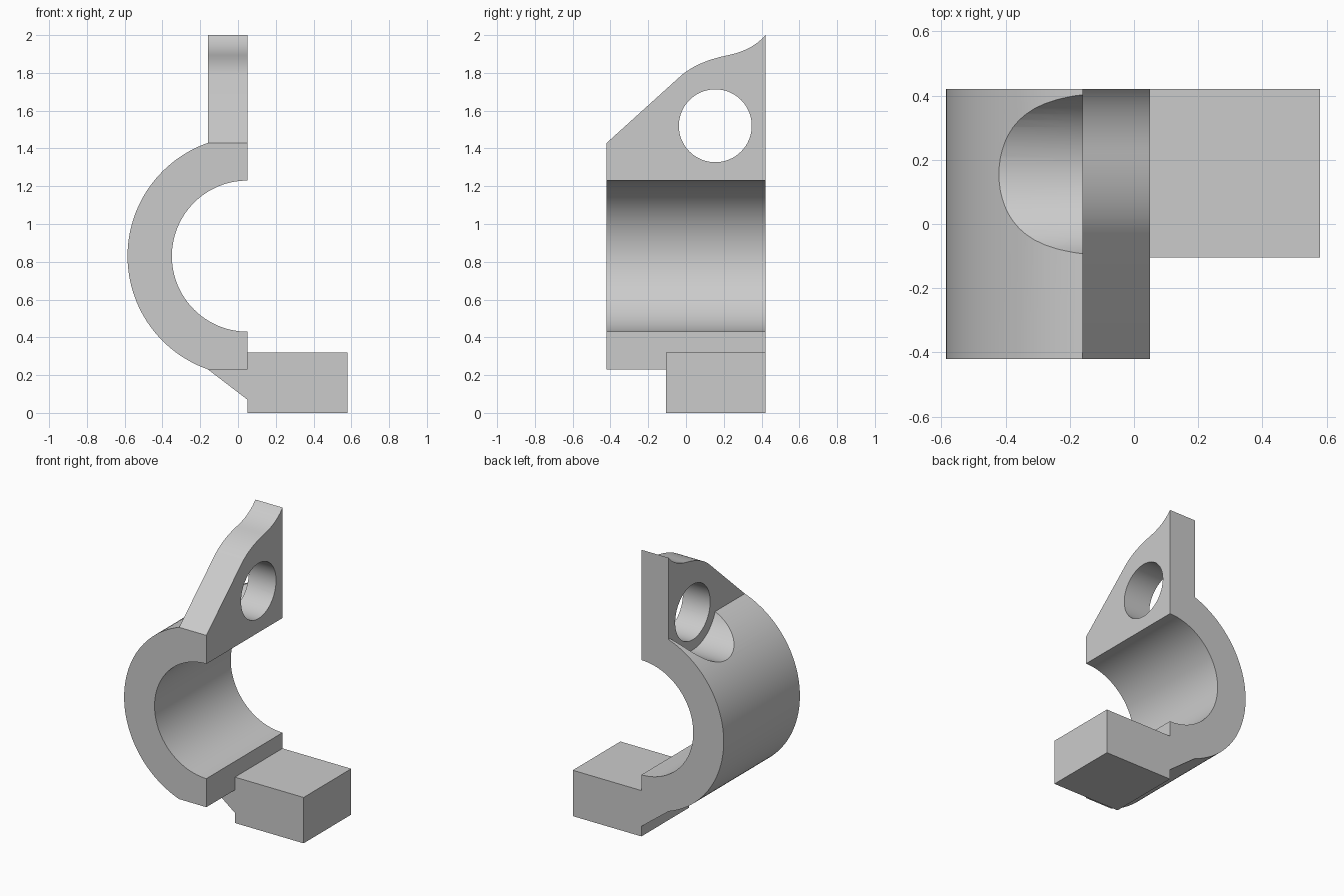
import bpy
import bmesh
from math import asin, cos, pi, radians, sin
from mathutils import Vector

cube = bpy.data.objects.get("Cube")
if cube:
    bpy.data.objects.remove(cube)

grey = bpy.data.materials.new("plain grey")
grey.use_nodes = True
colour = (0.6, 0.6, 0.6, 1)
grey.diffuse_color = colour
grey.node_tree.nodes["Principled BSDF"].inputs["Base Color"].default_value = colour

BACK, FRONT = 0.42, -0.42
FLANGE_LEFT, FLANGE_RIGHT = 0.05, -0.16
CENTRE = Vector((FLANGE_LEFT, 0.83))
INNER, OUTER = 0.40, 0.635
HOLE = (0.155, 1.52)


def extrude(name, profile, axis, start, end):
    """Extrude a 2D profile: (x, z) along y, or (y, z) along x."""
    def place(p, d):
        return (d, p[0], p[1]) if axis == "x" else (p[0], d, p[1])
    bm = bmesh.new()
    face = bm.faces.new([bm.verts.new(place(p, start)) for p in profile])
    grown = bmesh.ops.extrude_face_region(bm, geom=[face])
    shift = Vector(place((0, 0), end - start))
    verts = [v for v in grown["geom"] if isinstance(v, bmesh.types.BMVert)]
    bmesh.ops.translate(bm, verts=verts, vec=shift)
    bmesh.ops.recalc_face_normals(bm, faces=bm.faces)
    mesh = bpy.data.meshes.new(name)
    bm.to_mesh(mesh)
    bm.free()
    mesh.materials.append(grey)
    obj = bpy.data.objects.new(name, mesh)
    bpy.context.collection.objects.link(obj)
    return obj


def arc(centre, radius, a0, a1, steps):
    angles = [a0 + (a1 - a0) * i / steps for i in range(steps + 1)]
    return [(centre[0] + radius * cos(a), centre[1] + radius * sin(a)) for a in angles]


def bend(a, b, c, steps=12):
    """Quadratic curve from a to c, pulled towards b."""
    return [tuple((1 - t) ** 2 * Vector(a) + 2 * t * (1 - t) * Vector(b) + t * t * Vector(c))
            for t in (i / steps for i in range(steps + 1))]


def combine(target, tool, operation):
    """Apply a boolean and discard the tool."""
    tool.hide_render = True
    bpy.context.view_layer.objects.active = target
    mod = target.modifiers.new(operation, "BOOLEAN")
    mod.operation, mod.solver, mod.object = operation, "EXACT", tool
    bpy.ops.object.modifier_apply(modifier=mod.name)
    bpy.data.objects.remove(tool)


# Half-round clamp with flattened top and bottom ends
flat = asin((FLANGE_LEFT - FLANGE_RIGHT) / OUTER)
outer = arc(CENTRE, OUTER, pi / 2 + flat, 3 * pi / 2 - flat, 56)
inner = arc(CENTRE, INNER, 3 * pi / 2, pi / 2, 64)
top, bottom = outer[0][1], outer[-1][1]
bracket = extrude("clamp_bracket", outer + [(FLANGE_LEFT, bottom)] + inner
                  + [(FLANGE_LEFT, top)], "y", FRONT, BACK)

# Upright lug with a sweeping top edge
crest = bend((-0.03, 1.782), (0.057, 1.86), (0.22, 1.893))
tip = bend((0.22, 1.893), (0.353, 1.92), (BACK, 2.0))
lug = extrude("lug", [(BACK, 1.33), (FRONT, 1.33), (FRONT, top)] + crest + tip[1:],
              "x", FLANGE_RIGHT, FLANGE_LEFT)
combine(bracket, lug, "UNION")

# Foot block with a sloped gusset running under the clamp
foot = extrude("foot", [(FLANGE_RIGHT, bottom), (FLANGE_LEFT, 0.07), (FLANGE_LEFT, 0),
                        (0.58, 0), (0.58, 0.32), (-0.1, 0.32)], "y", -0.105, BACK)
combine(bracket, foot, "UNION")

# Clearance pocket in the clamp, then the bolt hole through the lug
pocket = extrude("pocket_cutter", arc(HOLE, 0.264, 0, 2 * pi, 64)[:-1], "x", -0.9, FLANGE_RIGHT)
combine(bracket, pocket, "DIFFERENCE")
bolt_hole = extrude("hole_cutter", arc(HOLE, 0.193, 0, 2 * pi, 64)[:-1], "x", -0.5, 0.3)
combine(bracket, bolt_hole, "DIFFERENCE")

# Smooth the curved faces and keep the edges sharp
bpy.ops.object.select_all(action="DESELECT")
bracket.select_set(True)
bpy.context.view_layer.objects.active = bracket
bpy.ops.object.shade_smooth_by_angle(angle=radians(25))
